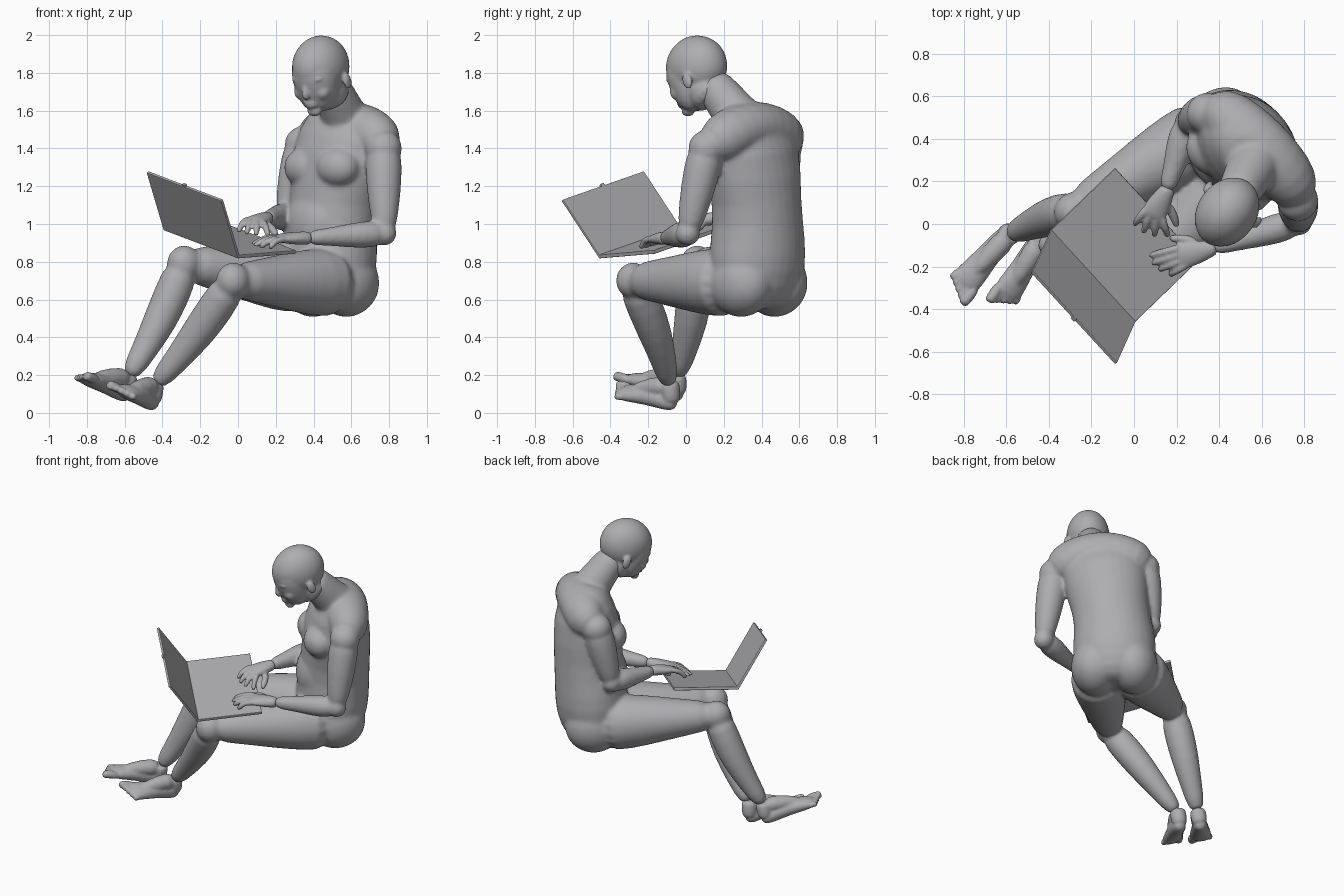
import bpy, bmesh
from math import sin, cos, pi, radians
from mathutils import Vector as V, Matrix

old = bpy.data.objects.get("Cube")
if old:
    bpy.data.objects.remove(old)


def material(name, colour):
    mat = bpy.data.materials.new(name)
    mat.use_nodes = True
    mat.diffuse_color = colour
    mat.node_tree.nodes["Principled BSDF"].inputs["Base Color"].default_value = colour
    return mat


grey = material("plain grey", (.42, .42, .44, 1))
UP = V((0, 0, 1))
BACK = V((.71, .7, 0))     # direction the back points to
LEFT = V((.7, -.71, 0))    # direction of the left shoulder
TRUNK = (BACK, LEFT, UP)


def at(back, left, height):
    return BACK * back + LEFT * left + UP * height


def finish(bm, name):
    bmesh.ops.recalc_face_normals(bm, faces=bm.faces[:])
    mesh = bpy.data.meshes.new(name)
    bm.to_mesh(mesh)
    bm.free()
    mesh.materials.append(grey)
    ob = bpy.data.objects.new(name, mesh)
    bpy.context.collection.objects.link(ob)
    return ob


def fuse(bm, name, voxel, soften):
    """Melt the overlapping forms in bm into one smooth skin."""
    ob = finish(bm, name)
    ob.modifiers.new("round", "SUBSURF").levels = 1
    remesh = ob.modifiers.new("fuse", "REMESH")
    remesh.mode, remesh.voxel_size, remesh.use_smooth_shade = "VOXEL", voxel, True
    smooth = ob.modifiers.new("soften", "SMOOTH")
    smooth.factor, smooth.iterations = .5, soften


def loft(rings, ref, sides=16):
    """Closed tube through (centre, half width along ref, half depth)."""
    points = [V(ring[0]) for ring in rings]
    loops = []
    for i, (centre, width, depth) in enumerate(rings):
        along = (points[min(i + 1, len(points) - 1)] - points[max(i - 1, 0)]).normalized()
        u = (ref - along * ref.dot(along)).normalized() * width
        v = along.cross(u).normalized() * depth
        angles = [2 * pi * k / sides for k in range(sides)]
        loops.append([form.verts.new(points[i] + (u * cos(a) + v * sin(a)) * 1.03) for a in angles])
    for low, high in zip(loops, loops[1:]):
        for k in range(sides):
            n = (k + 1) % sides
            form.faces.new((low[k], low[n], high[n], high[k]))
    form.faces.new(loops[0][::-1])
    form.faces.new(loops[-1])


def limb(points, radii, ref=LEFT, sides=16):
    loft([(point, r, r) for point, r in zip(points, radii)], ref, sides)


def taper(start, end, radii, ref=LEFT, bulge=0):
    """Straight limb with evenly spaced radii, swelling towards the back."""
    steps = [i / (len(radii) - 1) for i in range(len(radii))]
    limb([start.lerp(end, t) + BACK * bulge * sin(pi * t) for t in steps], radii, ref)


def blob(centre, radii, axes):
    m = Matrix([axis * r for axis, r in zip(axes, radii)]).transposed().to_4x4()
    m.translation = centre
    bmesh.ops.create_icosphere(form, subdivisions=3, radius=1, matrix=m)


# Joints: shoulder, elbow, wrist / hip, knee, ankle, heel, toe
left_arm = V((.77, .11, 1.4)), V((.775, .01, .95)), V((.36, -.115, .925))
right_arm = V((.345, .52, 1.42)), V((.255, .48, 1.04)), V((.15, .15, 1.03))
left_leg = (at(.58, .19, .69), V((-.025, -.28, .7)), V((-.445, -.085, .14)),
            V((-.455, -.075, .045)), V((-.64, -.395, .125)))
right_leg = (at(.58, -.05, .7), V((-.285, .06, .79)), V((-.585, -.05, .18)),
             V((-.6, -.045, .09)), V((-.85, -.34, .2)))

# Trunk rings: back offset, side offset, height, half width, half depth
form = bmesh.new()
loft([(at(back, left, height), width, depth) for back, left, height, width, depth in (
    (.58, .07, .55, .12, .12), (.59, .07, .62, .23, .2), (.61, .07, .76, .275, .235),
    (.615, .07, .92, .265, .235), (.63, .09, 1.1, .235, .22), (.635, .135, 1.4, .3, .22),
    (.63, .16, 1.57, .22, .14), (.61, .17, 1.63, .13, .1))], LEFT)
for side in (-1, 1):
    blob(at(.615, .07 + side * .125, .69), (.195, .16, .185), TRUNK)   # buttocks
    blob(at(.5, .13 + side * .12, 1.3), (.11, .13, .11), TRUNK)        # chest
blob(at(.53, .08, 1), (.16, .2, .2), TRUNK)                            # belly

# Shoulder yoke, an arch between the shoulders
arch = [(at(.67, .155 + t * .12, 1.52 - t * t * .018), .155 - t * t * .007, .135) for t in range(-2, 3)]
loft([(right_arm[0], .09, .09)] + arch + [(left_arm[0], .09, .09)], BACK)

# Neck
taper(V((.61, .36, 1.46)), V((.47, .11, 1.78)), (.15, .122, .108, .095))

# Arms
for shoulder, elbow, wrist in (left_arm, right_arm):
    blob(shoulder, (.1, .1, .1), TRUNK)
    taper(shoulder, elbow, (.098, .096, .09, .075, .06))
    blob(elbow, (.066, .066, .066), TRUNK)
    taper(elbow, wrist, (.066, .073, .06, .046, .04), UP)

# Legs
for hip, knee, ankle, heel, toe in (left_leg, right_leg):
    taper(hip, knee, (.19, .178, .15, .115, .092))
    blob(knee, (.095, .09, .098), TRUNK)
    taper(knee, ankle, (.092, .096, .09, .068, .053), bulge=.03)
fuse(form, "trunk_and_limbs", .011, 14)

# Head, bowed forward
form = bmesh.new()
face = V((-.59, -.81, 0)).normalized()
EAR = V((.81, -.59, 0)).normalized()
bow = radians(20)
FRONT, CROWN = face * cos(bow) - UP * sin(bow), face * sin(bow) + UP * cos(bow)
HEAD = (FRONT, EAR, CROWN)
skull = V((.438, .056, 1.832))


def on_head(front, side, height):
    return skull + FRONT * front + EAR * side + CROWN * height


blob(skull, (.178, .142, .168), HEAD)
loft([(on_head(front, 0, height), width, width * .92) for front, height, width in (
    (.05, .06, .13), (.06, -.04, .13), (.066, -.11, .118), (.08, -.17, .098), (.105, -.215, .057))], EAR)
blob(on_head(.132, 0, -.2), (.032, .042, .03), HEAD)                # chin
limb([on_head(.152, 0, -.02), on_head(.17, 0, -.06), on_head(.184, 0, -.1), on_head(.172, 0, -.12)],
     [.014, .017, .022, .015], EAR)                                 # nose
for height in (-.145, -.163):
    blob(on_head(.155, 0, height), (.02, .04, .012), HEAD)          # lips
taper(on_head(.02, 0, -.05), on_head(-.05, 0, -.22), (.11, .108, .108), EAR)  # nape
for side in (-1, 1):
    blob(on_head(.134, side * .05, -.018), (.03, .05, .02), HEAD)       # brows
    blob(on_head(.118, side * .065, -.1), (.04, .045, .045), HEAD)      # cheeks
    blob(on_head(-.015, side * .143, -.085), (.03, .016, .046), HEAD)   # ears
fuse(form, "head", .008, 6)


# Hands: the fingertips lie on a bowed line from first to last
def hand(wrist, knuckle, inner, first, last, thumb_base, thumb_tip):
    side = inner.normalized()
    reach = (knuckle - wrist).normalized()
    loft([(wrist - reach * .03, .034, .032), (wrist, .04, .036), (wrist.lerp(knuckle, .5), .056, .032),
          (knuckle, .061, .024), (knuckle + reach * .02, .05, .015)], side)
    for i in range(4):
        base = knuckle + side * (.045 - .03 * i)
        tip = first.lerp(last, i / 3) + reach * .025 * sin(pi * i / 3)
        bend = base.lerp(tip, .5) + UP * .02
        limb([wrist.lerp(base, .85), base, bend, bend.lerp(tip, .7), tip],
             [.016, .02, .018, .017, .011], side, 10)
    limb([thumb_base, thumb_base.lerp(thumb_tip, .5) + side * .012,
          thumb_base.lerp(thumb_tip, .85), thumb_tip], [.026, .022, .018, .012], side, 10)


form = bmesh.new()
hand(left_arm[2], V((.225, -.155, .925)), V((-.3, .95, .15)), V((.07, -.15, .885)),
     V((.165, -.24, .87)), V((.3, -.09, .92)), V((.165, -.065, .915)))
hand(right_arm[2], V((.09, .045, 1.015)), V((.9, -.35, -.15)), V((.16, -.06, .935)),
     V((0, -.005, .955)), V((.15, .1, 1)), V((.205, -.015, .94)))
fuse(form, "hands", .008, 3)


# Feet: heel, sole, instep and toes, rolled by tilting the inner side
def foot(ankle, heel, toe, inner, roll):
    along = (toe - heel).normalized()
    side = (along.cross(ankle - heel).normalized() * inner + UP * roll).normalized()
    top = side.cross(along) * inner
    ball = heel.lerp(toe, .72)
    limb([ankle.lerp(heel, -.3), ankle, ankle.lerp(heel, .5), heel], [.048, .052, .052, .042])
    loft([(heel - along * .03, .03, .03), (heel + along * .03 + top * .012, .05, .05),
          (heel.lerp(toe, .4) + top * .022, .056, .052), (ball + top * .006, .075, .04),
          (heel.lerp(toe, .86), .066, .024)], side)
    limb([ankle, ankle.lerp(ball, .4) + top * .016, ball + top * .008], [.056, .052, .034], side)
    for i in range(5):
        offset = side * (.056 - .029 * i)
        r = .02 if i else .027
        tip = toe + offset - along * .014 * i
        limb([ball + offset * .9, (ball + offset).lerp(tip, .5) + top * .006, tip - along * .012, tip],
             [r, r, r, r * .7], side, 10)


form = bmesh.new()
foot(*left_leg[2:], 1, .3)
foot(*right_leg[2:], -1, .1)
fuse(form, "feet", .008, 4)


# Laptop
def slab(name, corner, u, v, thick, bevel):
    n = u.cross(v).normalized() * thick
    m = Matrix((u, v, n)).transposed().to_4x4()
    m.translation = corner + (u + v + n) / 2
    bm = bmesh.new()
    bmesh.ops.create_cube(bm, size=1, matrix=m)
    edge = finish(bm, name).modifiers.new("edge", "BEVEL")
    edge.width, edge.segments = bevel, 2


hinge = V((-.395, -.03, .967))
across, deep, rise = V((.395, -.43, -.15)), V((.305, .295, .025)), V((-.09, -.2, .305))
slab("laptop_base", hinge, across, deep, .02, .004)
slab("laptop_screen", hinge, across, rise, -.016, .004)
slab("screen_latch", hinge + rise * .985 + across * .48, across * .04, rise * .05, -.016, .003)
